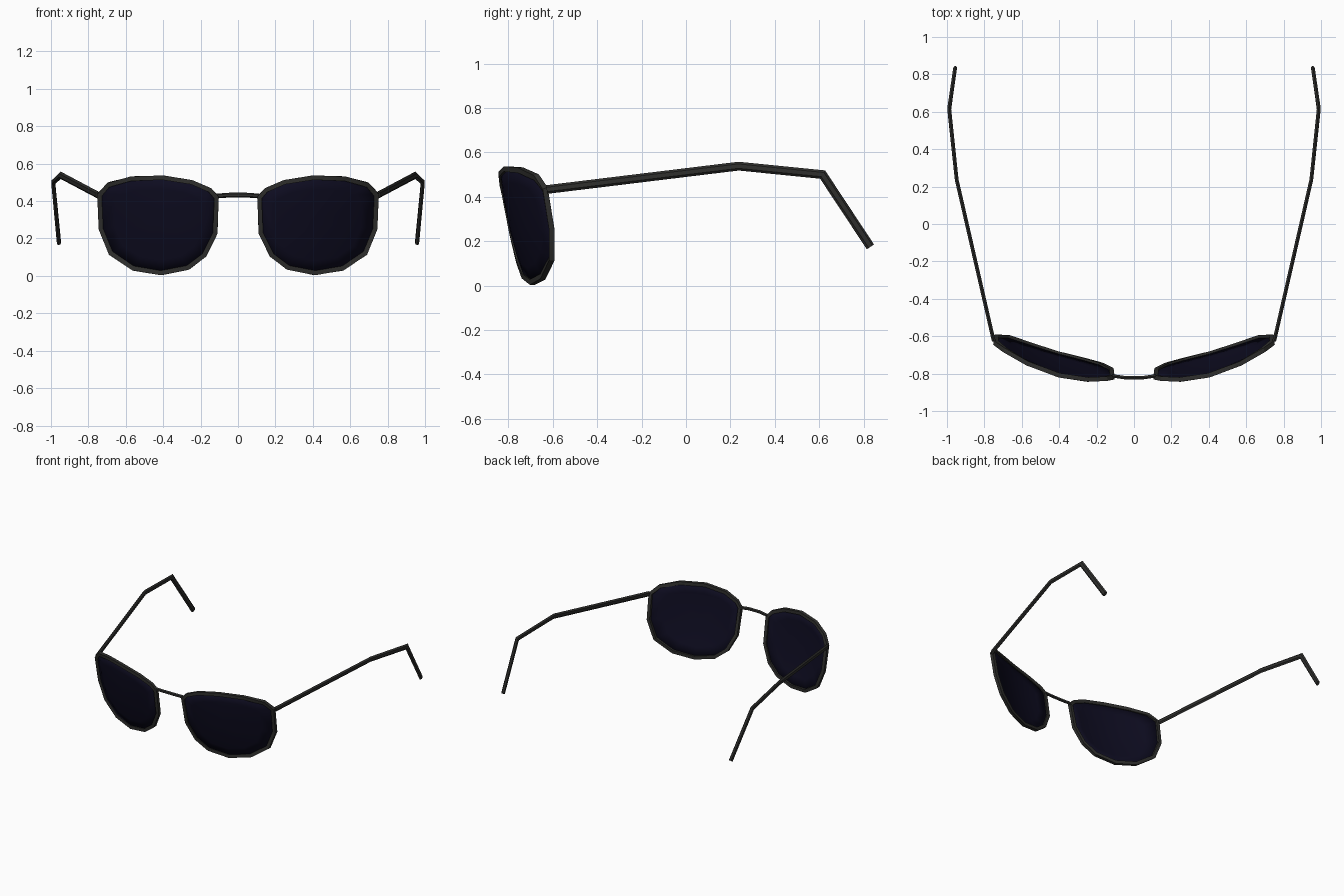
import bpy, bmesh, math
from mathutils import Vector

cube = bpy.data.objects.get("Cube")
if cube:
    bpy.data.objects.remove(cube, do_unlink=True)


def material(name, color):
    m = bpy.data.materials.new(name)
    m.use_nodes = True
    m.diffuse_color = (*color, 1)
    bsdf = m.node_tree.nodes["Principled BSDF"]
    bsdf.inputs["Base Color"].default_value = (*color, 1)
    bsdf.inputs["Roughness"].default_value = 0.6
    return m


FRAME = material("charcoal frame", (0.028, 0.028, 0.026))
GLASS = material("dark blue glass", (0.004, 0.0035, 0.014))


def finish(bm, name, mat, angle):
    bmesh.ops.recalc_face_normals(bm, faces=bm.faces)
    mesh = bpy.data.meshes.new(name)
    bm.to_mesh(mesh)
    bm.free()
    mesh.materials.append(mat)
    ob = bpy.data.objects.new(name, mesh)
    bpy.context.collection.objects.link(ob)
    bpy.ops.object.select_all(action="DESELECT")
    ob.select_set(True)
    bpy.context.view_layer.objects.active = ob
    bpy.ops.object.shade_smooth_by_angle(angle=math.radians(angle))
    return ob


def sweep(name, path, width, height, ref, sides, closed=False):
    """Mitred tube along a path; height is measured towards ref."""
    bm = bmesh.new()
    pts = [Vector(p) for p in path]
    n = len(pts)
    rings = []
    for i, p in enumerate(pts):
        before = pts[i - 1] if closed or i else None
        after = pts[(i + 1) % n] if closed or i < n - 1 else None
        d_in = (p - before).normalized() if before else (after - p).normalized()
        d_out = (after - p).normalized() if after else d_in
        t = (d_in + d_out).normalized()
        side = t.cross(Vector(ref)).normalized()
        up = side.cross(t).normalized()
        bend = (d_out - d_in)
        miter = 1 / max(t.dot(d_in), 0.5)
        # stretch only in the direction of the bend
        su = miter if abs(bend.dot(up)) > abs(bend.dot(side)) else 1
        ss = miter if su == 1 else 1
        ring = []
        for k in range(sides):
            a = 2 * math.pi * (k + 0.5) / sides
            fit = math.cos(math.pi / sides)
            ring.append(bm.verts.new(p + side * math.cos(a) / fit * width / 2 * ss
                                     + up * math.sin(a) / fit * height / 2 * su))
        rings.append(ring)
    for i in range(n if closed else n - 1):
        a, b = rings[i], rings[(i + 1) % n]
        for k in range(sides):
            j = (k + 1) % sides
            bm.faces.new((a[k], a[j], b[j], b[k]))
    if not closed:
        bm.faces.new(rings[0])
        bm.faces.new(rings[-1])
    return finish(bm, name, FRAME, 25)


# Wrapped surface that both the lens and its rim follow
CX, CZ = 0.42, 0.28


def wrap(x, z):
    u, v = x - CX, z - CZ
    return -0.765 + 0.29 * u + 0.65 * u * u - 0.22 * v + 0.26 * v * v


OUTLINE = [(.75, .44), (.70, .495), (.575, .53), (.40, .537), (.24, .51),
           (.14, .465), (.105, .425), (.11, .227), (.17, .105), (.26, .035),
           (.41, .004), (.565, .03), (.69, .115), (.745, .25)]
RIM = 0.024


def inset_outline(amount):
    out = []
    for x, z in OUTLINE:
        d = Vector((CX - x, CZ - z)).normalized() * amount
        out.append((x + d.x, z + d.y))
    return out


def lens(name, s):
    # Concentric rings closing on the centre, laid on the wrapped surface
    bm = bmesh.new()
    edge = inset_outline(RIM / 2)
    rings = []
    for f in (1, 0.75, 0.5, 0.25):
        ring = []
        for x, z in edge:
            px, pz = CX + (x - CX) * f, CZ + (z - CZ) * f
            ring.append(bm.verts.new((s * px, wrap(px, pz), pz)))
        rings.append(ring)
    n = len(edge)
    for a, b in zip(rings, rings[1:]):
        for k in range(n):
            j = (k + 1) % n
            bm.faces.new((a[k], a[j], b[j], b[k]))
    hub = bm.verts.new((s * CX, wrap(CX, CZ), CZ))
    for k in range(n):
        bm.faces.new((rings[-1][k], rings[-1][(k + 1) % n], hub))
    ob = finish(bm, name, GLASS, 40)
    solid = ob.modifiers.new("thickness", "SOLIDIFY")
    solid.thickness = 0.006
    solid.offset = 0


# Lenses, rims and temple arms on both sides
ARM = [(.75, -.625, .433), (.948, .237, .538), (.988, .615, .50), (.957, .83, .175)]
for label, s in (("left", 1), ("right", -1)):
    lens(label + "_lens", s)
    sweep(label + "_rim", [(s * x, wrap(x, z), z) for x, z in inset_outline(RIM / 2)],
          RIM, RIM, (0, 1, 0), 4, closed=True)
    sweep(label + "_temple_arm", [(s * x, y, z) for x, y, z in ARM],
          0.02, 0.034, (0, 0, 1), 6)

# Nose bridge, bowed slightly forward
sweep("nose_bridge", [(-.115, -.812, .427), (-.045, -.822, .432),
                      (.045, -.822, .432), (.115, -.812, .427)],
      0.018, 0.022, (0, 0, 1), 6)
